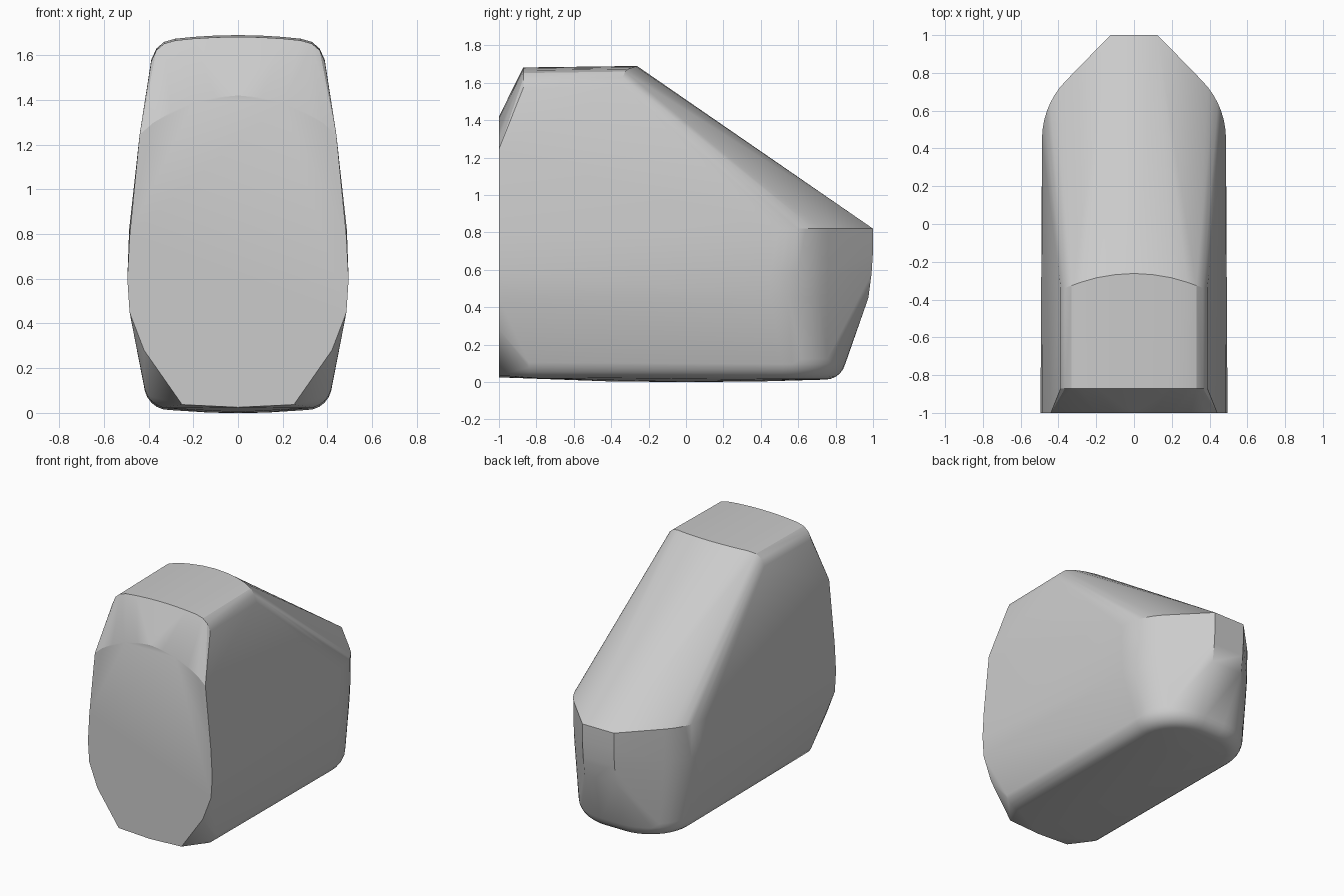
import bpy, bmesh, math

if "Cube" in bpy.data.objects:
    bpy.data.objects.remove(bpy.data.objects["Cube"])

pts = []


def add(x, y, z):
    # add a point and its mirror image
    pts.append((x, y, z))
    if x > 0:
        pts.append((-x, y, z))


# flat front face at y = -1
for x, z in [(0, 1.42), (0.1, 1.411), (0.2, 1.386), (0.3, 1.345), (0.38, 1.297),
             (0.44, 1.245), (0.484, 0.8), (0.495, 0.6), (0.485, 0.45),
             (0.42, 0.28), (0.25, 0.037), (0, 0.025)]:
    add(x, -1, z)

# rounded roof: half section with the y of the ridge where the slope starts
for x, z, y in [(0, 1.69, -0.262), (0.1, 1.688, -0.268), (0.2, 1.682, -0.285),
                (0.28, 1.674, -0.308), (0.33, 1.66, -0.326),
                (0.365, 1.63, -0.338), (0.388, 1.58, -0.34)]:
    add(x, y, z)
    add(x, -0.87, z - 0.008)

# chamfered rear, with a rounded corner on each side
for z, d, dx in [(0.82, 0, 0), (0.7, 0.0, 0.002), (0.58, 0.008, 0.004), (0.45, 0.025, 0.012)]:
    add(0.125, 1.0 - d, z)
    for i in range(8):
        a = math.radians(45 * i / 7)
        r = 0.44
        add(0.047 + (r - dx) * math.cos(a), 0.45 + (r - dx) * math.sin(a), z)

# rounded bottom edge: plan outline inset step by step down to the base
for i in range(7):
    a = math.radians(90 * i / 6)
    inset = 0.11 * (1 - math.cos(a))
    z = 0.125 - 0.112 * math.sin(a)
    add(0.42 - inset, -0.84, z + 0.008)
    for j in range(11):
        b = math.radians(90 * j / 10)
        r = 0.34 - inset
        add(0.08 + r * math.cos(b), 0.515 + r * math.sin(b), z)

# slightly bulged base
for x, y in [(0, 0), (0.12, 0), (0, -0.4), (0, 0.4)]:
    add(x, y, 0.0 + 0.06 * x * x + 0.02 * y * y)

# wrap everything in one convex skin
bm = bmesh.new()
for p in pts:
    bm.verts.new(p)
bmesh.ops.remove_doubles(bm, verts=bm.verts, dist=0.0005)
bmesh.ops.convex_hull(bm, input=bm.verts, use_existing_faces=False)
loose = [v for v in bm.verts if not v.link_faces]
bmesh.ops.delete(bm, geom=loose, context='VERTS')
bmesh.ops.dissolve_limit(bm, angle_limit=math.radians(0.5), verts=bm.verts, edges=bm.edges)
bmesh.ops.recalc_face_normals(bm, faces=bm.faces)
mesh = bpy.data.meshes.new("wedge_body")
bm.to_mesh(mesh)
bm.free()
body = bpy.data.objects.new("wedge_body", mesh)
bpy.context.collection.objects.link(body)
bpy.context.view_layer.objects.active = body
body.select_set(True)
bpy.ops.object.shade_smooth_by_angle(angle=math.radians(25))
